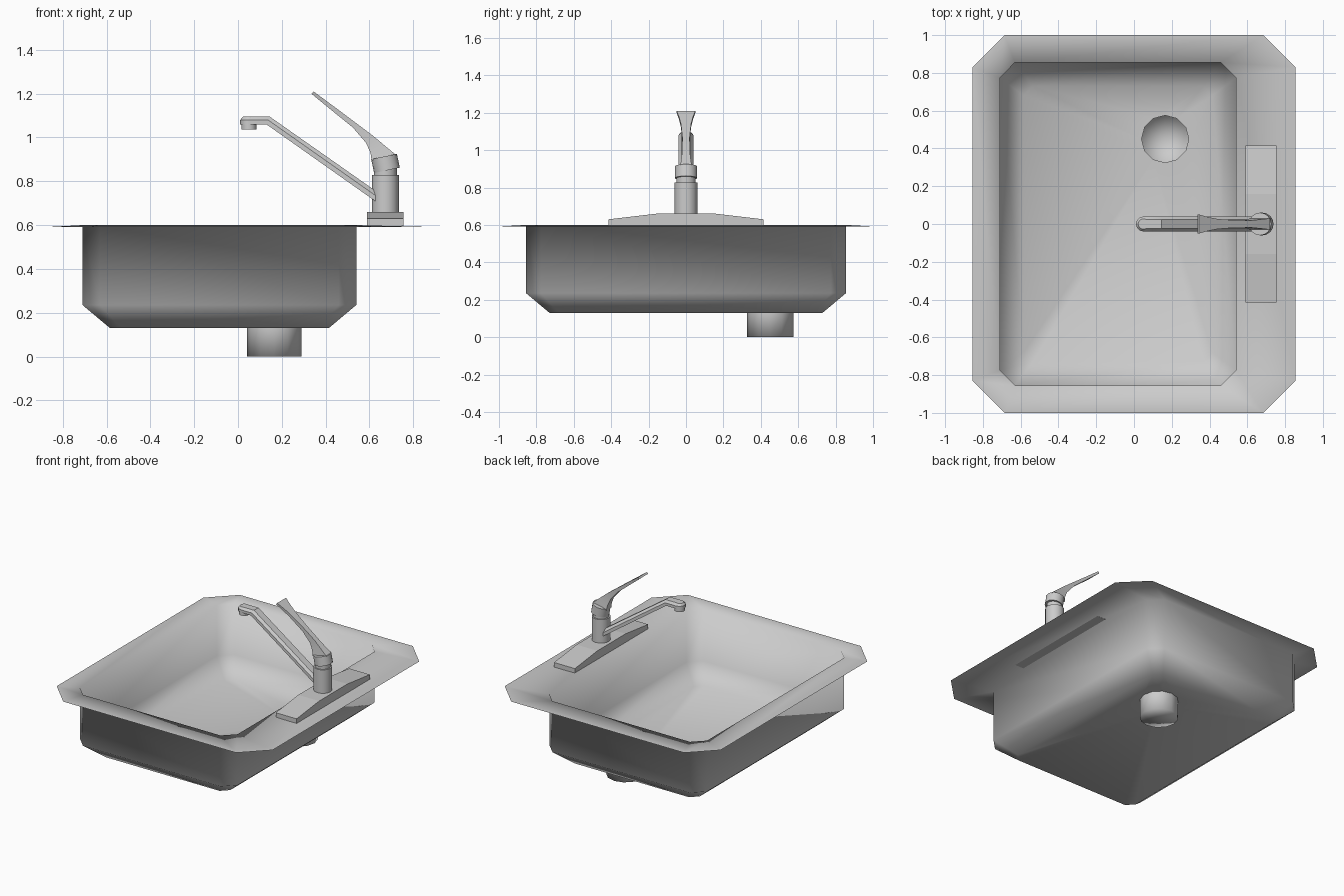
import bpy, bmesh, math
from mathutils import Vector

if "Cube" in bpy.data.objects:
    bpy.data.objects.remove(bpy.data.objects["Cube"])


def finish(name, bm, angle=None):
    me = bpy.data.meshes.new(name)
    bm.to_mesh(me)
    bm.free()
    ob = bpy.data.objects.new(name, me)
    bpy.context.collection.objects.link(ob)
    bpy.ops.object.select_all(action='DESELECT')
    ob.select_set(True)
    bpy.context.view_layer.objects.active = ob
    if angle is None:
        bpy.ops.object.shade_smooth()
    elif angle > 0:
        bpy.ops.object.shade_smooth_by_angle(angle=math.radians(angle))
    return ob


def bridge(bm, rings):
    """Skin consecutive rings of points; returns the rings as verts."""
    vs = [[bm.verts.new(p) for p in r] for r in rings]
    for a, b in zip(vs, vs[1:]):
        n = len(a)
        for i in range(n):
            j = (i + 1) % n
            bm.faces.new((a[i], a[j], b[j], b[i]))
    return vs


def loft(name, rings, angle=35):
    bm = bmesh.new()
    vs = bridge(bm, rings)
    bm.faces.new(vs[0])
    bm.faces.new(vs[-1])
    bmesh.ops.recalc_face_normals(bm, faces=bm.faces)
    return finish(name, bm, angle)


def octagon(x0, x1, y0, y1, c, z):
    return [(x1, y0 + c, z), (x1, y1 - c, z), (x1 - c, y1, z), (x0 + c, y1, z),
            (x0, y1 - c, z), (x0, y0 + c, z), (x0 + c, y0, z), (x1 - c, y0, z)]


def circle(c, r, n=12, axis=(0, 0, 1)):
    q = Vector((0, 0, 1)).rotation_difference(Vector(axis))
    return [Vector(c) + q @ Vector((r * math.cos(2 * math.pi * i / n),
                                    r * math.sin(2 * math.pi * i / n), 0)) for i in range(n)]


# sink: one thin sheet forming rim, walls, sloped bottom edge and floor with drain hole
DRAIN = (0.165, 0.45)
bm = bmesh.new()
rings = bridge(bm, [
    octagon(-0.855, 0.855, -1, 1, 0.17, 0.592),
    octagon(-0.71, 0.54, -0.855, 0.855, 0.08, 0.6),
    octagon(-0.71, 0.54, -0.855, 0.855, 0.08, 0.235),
    octagon(-0.585, 0.415, -0.73, 0.73, 0.05, 0.13)])
hole = [bm.verts.new(p) for p in circle((*DRAIN, 0.13), 0.125)]
edges = [bm.edges.new((hole[i - 1], hole[i])) for i in range(12)]
edges += [bm.edges.get((rings[-1][i - 1], rings[-1][i])) for i in range(8)]
fill = bmesh.ops.triangle_fill(bm, edges=edges, use_beauty=True, normal=(0, 0, 1))
bm.normal_update()
for f in fill['geom']:
    if isinstance(f, bmesh.types.BMFace) and f.normal.z < 0:
        f.normal_flip()
finish("sink_basin", bm)

# drain cup, open at the top
bm = bmesh.new()
cup = bridge(bm, [circle((*DRAIN, 0), 0.125), circle((*DRAIN, 0.13), 0.125)])
centre = bm.verts.new((*DRAIN, 0))
for i in range(12):
    bm.faces.new((cup[0][i], cup[0][i - 1], centre))
finish("drain_cup", bm)

# faucet base plate with sloping ends
profile = [(-0.415, 0.597), (0.415, 0.597), (0.415, 0.63),
           (0.16, 0.66), (-0.16, 0.66), (-0.415, 0.63)]
loft("faucet_plate", [[(x, y, z) for y, z in profile] for x in (0.59, 0.755)], 0)

# faucet body, neck and tilted collar
FX = 0.673
loft("faucet_body", [circle((FX, 0, z), 0.061, 16) for z in (0.65, 0.828)])
loft("faucet_neck", [circle((FX, 0, z), 0.052, 16) for z in (0.82, 0.87)])
low, high = Vector((0.68, 0, 0.85)), Vector((0.667, 0, 0.913))
loft("faucet_collar", [circle(p, 0.06, 16, high - low) for p in (low, high)])

# lever: (top x, top z, bottom x, bottom z, half width), flared at the tip
sections = [(0.345, 1.21, 0.335, 1.2, 0.05), (0.39, 1.177, 0.38, 1.163, 0.037),
            (0.44, 1.14, 0.43, 1.122, 0.027), (0.53, 1.073, 0.525, 1.045, 0.02),
            (0.62, 1.005, 0.585, 0.975, 0.019), (0.67, 0.963, 0.605, 0.93, 0.024),
            (0.722, 0.92, 0.61, 0.895, 0.03)]
loft("faucet_lever", [[(tx, -w, tz), (tx, w, tz), (bx, w, bz), (bx, -w, bz)]
                      for tx, tz, bx, bz, w in sections])

# spout: flattened eight-sided tube along a bent path
cross = [(-0.04, 0.0), (-0.04, 0.55), (-0.025, 1), (0.025, 1),
         (0.04, 0.55), (0.04, 0.0), (0.025, -0.0), (-0.025, -0.0)]
path = [(0.05, 1.06, 0.05, 1.095), (0.13, 1.06, 0.145, 1.095), (0.64, 0.7, 0.64, 0.748)]
loft("spout", [[(bx + (tx - bx) * t, y, bz + (tz - bz) * t) for y, t in cross]
               for bx, bz, tx, tz in path])

# rounded spout end and nozzle
loft("spout_end", [circle((0.05, 0, 1.06), 0.04), circle((0.05, 0, 1.08), 0.04),
                   circle((0.05, 0, 1.095), 0.028)])
loft("nozzle", [circle((0.05, 0, z), 0.035) for z in (1.036, 1.062)])
